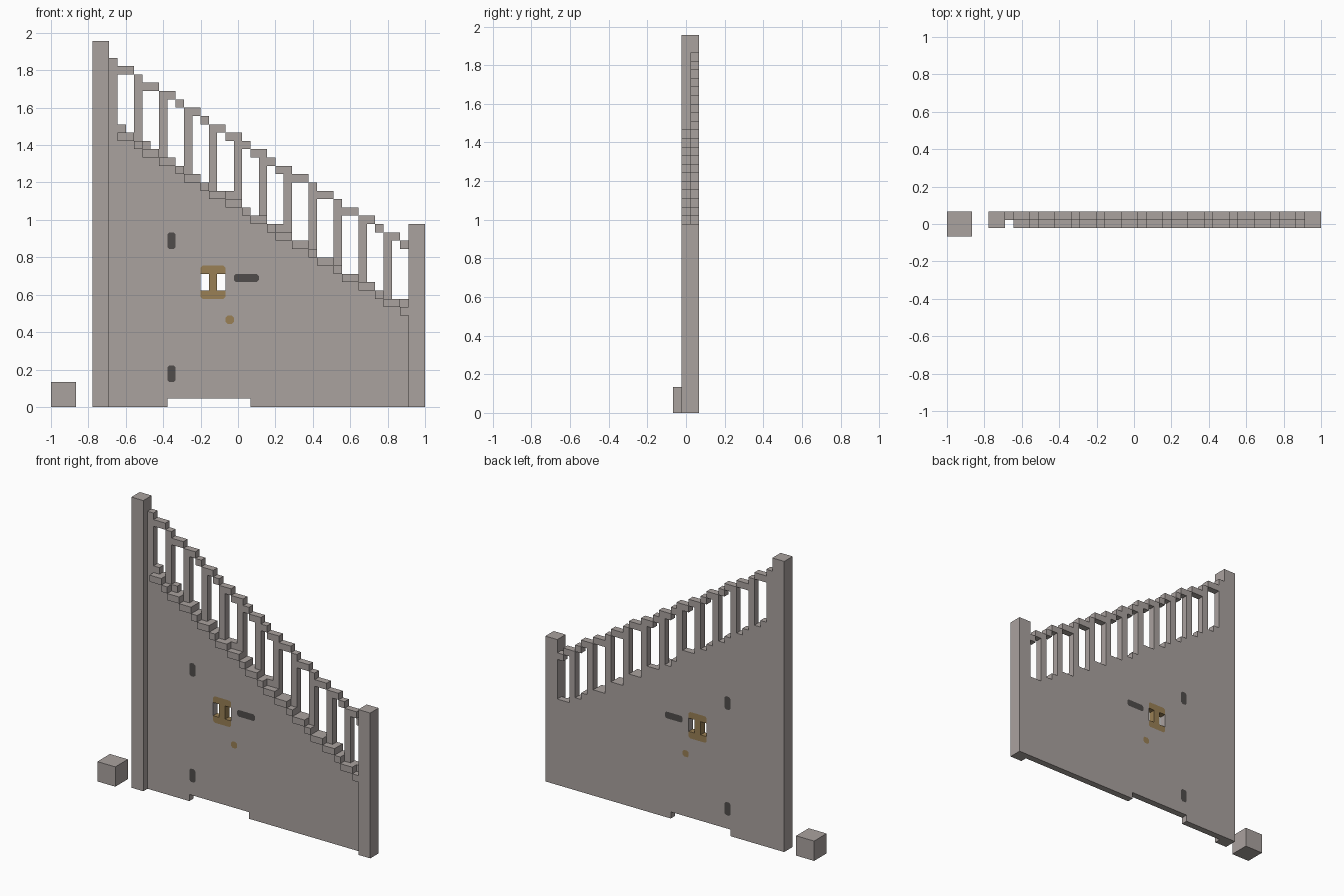
import bpy, bmesh

if "Cube" in bpy.data.objects:
    bpy.data.objects.remove(bpy.data.objects["Cube"], do_unlink=True)

U = 2 / 45                      # one block unit; x runs over columns 0..45


def material(name, rgb):
    m = bpy.data.materials.new(name)
    m.use_nodes = True
    m.diffuse_color = (*rgb, 1)
    m.node_tree.nodes["Principled BSDF"].inputs["Base Color"].default_value = (*rgb, 1)
    return m


STONE = material("warm grey", (0.40, 0.36, 0.345))
DARK = material("dark iron", (0.080, 0.073, 0.070))
GOLD = material("dull gold", (0.32, 0.215, 0.09))


def finish(bm, name, mats):
    mesh = bpy.data.meshes.new(name)
    bm.to_mesh(mesh)
    bm.free()
    for m in mats:
        mesh.materials.append(m)
    ob = bpy.data.objects.new(name, mesh)
    bpy.context.collection.objects.link(ob)
    return ob


def boxes(name, specs):
    """Boxes given in block units as (x0, x1, y0, y1, z0, z1)."""
    bm = bmesh.new()
    for x0, x1, y0, y1, z0, z1 in specs:
        for v in bmesh.ops.create_cube(bm, size=1)["verts"]:
            v.co.x = -1 + U * (x1 if v.co.x > 0 else x0)
            v.co.y = U * (y1 if v.co.y > 0 else y0)
            v.co.z = U * (z1 if v.co.z > 0 else z0)
    return finish(bm, name, [STONE])


def rail_top(i):
    """Height of the stepped rail: five steps down in every eight columns."""
    return 42 - ((i - 7) * 5 + 4) // 8


def trim_top(i):
    return rail_top(i) - 8


def runs(first, last):
    """Groups of neighbouring columns that share one height."""
    start = first
    for i in range(first, last):
        if i + 1 == last or rail_top(i + 1) != rail_top(i):
            yield start, i + 1
            start = i + 1


# Posts and the loose block
boxes("tall_post", [(5, 7, -0.5, 1.5, 0, 44)])
boxes("short_post", [(43, 45, -0.5, 1.5, 0, 22)])
boxes("loose_block", [(0, 3, -1.5, 1.5, 0, 3)])

# Stepped rail, its balusters, and the stepped trim in front of the panel
boxes("stepped_rail", [(a, b, 0.5, 1.5, rail_top(a) - 1, rail_top(a)) for a, b in runs(7, 43)])
boxes("balusters", [(i, i + 1, 0.5, 1.5, trim_top(i), rail_top(i) - 1) for i in range(7, 43, 3)])
boxes("stepped_trim", [(a, b, -0.5, 0.5, trim_top(a) - 1, trim_top(a)) for a, b in runs(8, 43)])

# Inlays as cell rectangles: x0, x1, z0, z1, material index
inlays = [(14, 15, 3, 5, 1), (14, 15, 19, 21, 1), (22, 25, 15, 16, 1),   # hinges, handle
          (21, 22, 10, 11, 2),                                          # keyhole dot
          (18, 21, 13, 14, 2), (18, 21, 16, 17, 2), (19, 20, 14, 16, 2)]  # window frame
holes = {(i, k) for i in (18, 20) for k in (14, 15)}
raised = (8, 11, 21, 27, 42)    # columns where the panel stands above the trim

# Panel: flat sheet of cells, then thickened
bm = bmesh.new()
grid = {}


def corner(i, k):
    if (i, k) not in grid:
        grid[i, k] = bm.verts.new((-1 + i * U, 0.5 * U, k * U))
    return grid[i, k]


for i in range(7, 43):
    bottom = 1 if 14 <= i < 24 else 0
    for k in range(bottom, trim_top(i) + (i in raised)):
        if (i, k) in holes:
            continue
        f = bm.faces.new([corner(i, k), corner(i + 1, k), corner(i + 1, k + 1), corner(i, k + 1)])
        for x0, x1, z0, z1, m in inlays:
            if x0 <= i < x1 and z0 <= k < z1:
                f.material_index = m

# Clip the outer corners of the inlays
clip = {(x, z) for x0, x1, z0, z1, m in inlays[:4] for x in (x0, x1) for z in (z0, z1)}
clip |= {(x, z) for x in (18, 21) for z in (13, 17)}
bmesh.ops.bevel(bm, geom=[grid[c] for c in clip], offset=0.011, offset_type='OFFSET',
                segments=1, profile=0.5, affect='VERTICES', material=0)
bmesh.ops.dissolve_limit(bm, angle_limit=0.01, verts=bm.verts, edges=bm.edges,
                         delimit={'MATERIAL'})
panel = finish(bm, "panel", [STONE, DARK, GOLD])
solid = panel.modifiers.new("thickness", 'SOLIDIFY')
solid.thickness = U
solid.offset = -1
